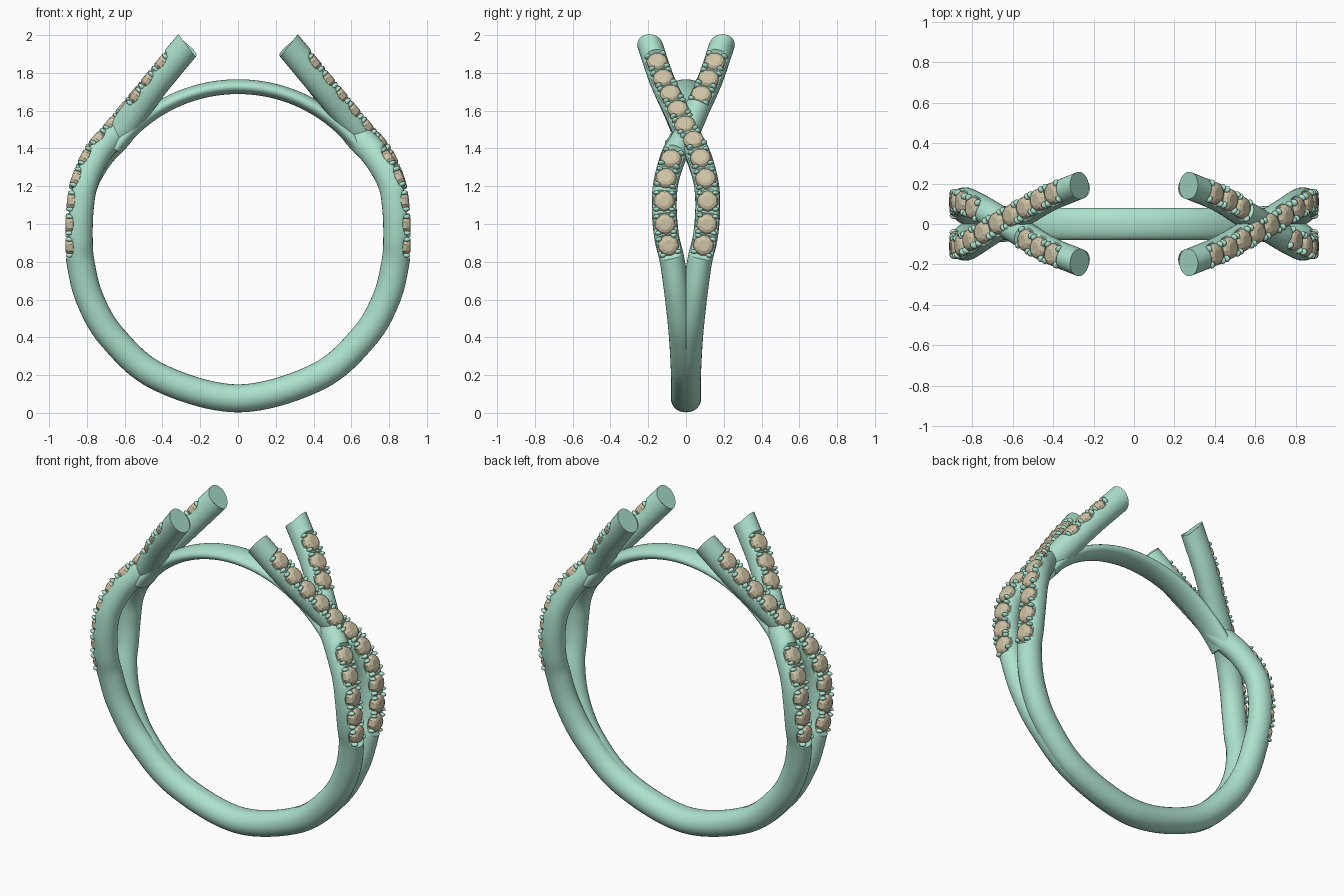
import bpy, bmesh, math
from mathutils import Vector, Matrix

if "Cube" in bpy.data.objects:
    bpy.data.objects.remove(bpy.data.objects["Cube"])

Y = Vector((0, 1, 0))


def material(name, rgb):
    m = bpy.data.materials.new(name)
    m.diffuse_color = (*rgb, 1)
    m.use_nodes = True
    m.node_tree.nodes["Principled BSDF"].inputs["Base Color"].default_value = m.diffuse_color
    return m


metal = material("green_metal", (0.42, 0.76, 0.61))
gem = material("tan_gem", (0.62, 0.55, 0.38))


def finish(bm, name, mat, smooth=True):
    """Make an object and its half-turn copy for the other side of the ring."""
    bmesh.ops.recalc_face_normals(bm, faces=bm.faces)
    me = bpy.data.meshes.new(name)
    bm.to_mesh(me)
    bm.free()
    me.materials.append(mat)
    ob = bpy.data.objects.new(name, me)
    bpy.context.collection.objects.link(ob)
    if smooth:
        bpy.ops.object.select_all(action='DESELECT')
        ob.select_set(True)
        bpy.context.view_layer.objects.active = ob
        bpy.ops.object.shade_smooth_by_angle(angle=math.radians(40))
    return ob


def half_turn_copy(ob, name):
    c = ob.copy()
    c.name = name
    c.rotation_euler = (0, 0, math.pi)
    bpy.context.collection.objects.link(c)


def skin(bm, rings):
    """Bridge rings of points into a capped tube."""
    vr = [[bm.verts.new(p) for p in r] for r in rings]
    n = len(vr[0])
    for a, b in zip(vr, vr[1:]):
        for i in range(n):
            bm.faces.new((a[i], a[(i + 1) % n], b[(i + 1) % n], b[i]))
    bm.faces.new(vr[0])
    bm.faces.new(vr[-1])


def spline(pts, steps):
    """Catmull-Rom curve, starting level at the bottom of the ring."""
    first = Vector((-pts[1].x, pts[1].y, pts[1].z))
    p = [first] + pts + [2 * pts[-1] - pts[-2]]
    out = []
    for i in range(1, len(p) - 2):
        a, b, c, d = p[i - 1:i + 3]
        for k in range(steps):
            t = k / steps
            out.append(0.5 * (2 * b + (c - a) * t + (2 * a - 5 * b + 4 * c - d) * t * t
                              + (3 * b - a - 3 * c + d) * t ** 3))
    return out + [pts[-1]]


# strand centre line on the right half, from bottom of ring to free tip
LOWER = [(0, .005, .077), (.42, .008, .19), (.665, .022, .40), (.785, .045, .605),
         (.834, .072, .80), (.843, .102, .93), (.838, .115, 1.08)]
OVER = [(.815, .106, 1.22), (.748, .063, 1.37), (.65, .0, 1.487), (.55, -.055, 1.607),
        (.42, -.128, 1.764), (.27, -.19, 1.945)]
UNDER = [(.812, .106, 1.22), (.732, .063, 1.36), (.63, .0, 1.472), (.54, -.055, 1.60),
         (.42, -.128, 1.764), (.27, -.19, 1.945)]


def build_strand(label, pts, flip, skip):
    path = spline([Vector((x, y * flip, z)) for x, y, z in pts], 24)
    s = [0.0]
    for a, b in zip(path, path[1:]):
        s.append(s[-1] + (b - a).length)

    def frame(i):
        t = (path[min(i + 1, len(path) - 1)] - path[max(i - 1, 0)]).normalized()
        if i == 0:
            t = Vector((1, 0, 0))
        n = Y.cross(t).normalized()
        return t, n, t.cross(n)

    def at_height(z):
        return s[min(range(len(path)), key=lambda i: abs(path[i].z - z))]

    s0, s1 = at_height(.89), at_height(1.83)
    gap = (s1 - s0) / 10
    stones = [s0 + gap * k for k in range(11) if k not in skip]

    # metal strand with scalloped seats under the stones
    rings = []
    for i, c in enumerate(path):
        t, n, b = frame(i)
        d = min(abs(s[i] - q) for q in stones)
        seat = .028 + .03 * (d / .06) ** 2 if d < .06 else 1
        w = .066 + .009 * max(0, 1 - s[i] / 1.0)
        ring = []
        for k in range(28):
            a = 2 * math.pi * k / 28
            h = min(.074 * math.cos(a), seat)
            p = c + n * h + b * (w * math.sin(a))
            if i == len(path) - 1:          # slanted tip cut
                cut = Vector((-.79, 0, .61))
                p -= t * ((p - c).dot(cut) / t.dot(cut))
            ring.append(p)
        rings.append(ring)
    bm = bmesh.new()
    skin(bm, rings)
    half_turn_copy(finish(bm, label + "_strand_right", metal), label + "_strand_left")

    # faceted stones and four prongs around each
    gems, prongs = bmesh.new(), bmesh.new()
    for q in stones:
        i = min(range(len(path)), key=lambda j: abs(s[j] - q))
        t, n, b = frame(i)
        c = path[i]
        skin(gems, [[c + n * h + (t * math.cos(k * math.pi / 5) + b * math.sin(k * math.pi / 5)) * r
                     for k in range(10)]
                    for h, r in ((.012, .040), (.03, .056), (.05, .056), (.064, .046), (.071, .030))])
        for u in (-1, 1):
            for v in (-1, 1):
                o = c + n * .049 + t * (.044 * u) + b * (.041 * v)
                m = Matrix((t * .012, b * .018, n * .022)).transposed().to_4x4()
                bmesh.ops.create_icosphere(prongs, subdivisions=2, radius=1,
                                           matrix=Matrix.Translation(o) @ m)
    half_turn_copy(finish(gems, label + "_stones_right", gem, False), label + "_stones_left")
    half_turn_copy(finish(prongs, label + "_prongs_right", metal), label + "_prongs_left")


build_strand("over", LOWER + OVER, 1, ())
build_strand("under", LOWER + UNDER, -1, (5, 6, 7))

# plain bridge band closing the top of the finger hole
rings = []
for i in range(73):
    a = math.radians(36 + 108 * i / 72)
    rad = Vector((math.cos(a), 0, math.sin(a)))
    ring = []
    for k in range(28):
        e = 2 * math.pi * k / 28
        ring.append(Vector((0, 0, .922)) + rad * (.805 + .039 * math.cos(e)) + Y * (.079 * math.sin(e)))
    rings.append(ring)
bm = bmesh.new()
skin(bm, rings)
finish(bm, "bridge_band", metal)
